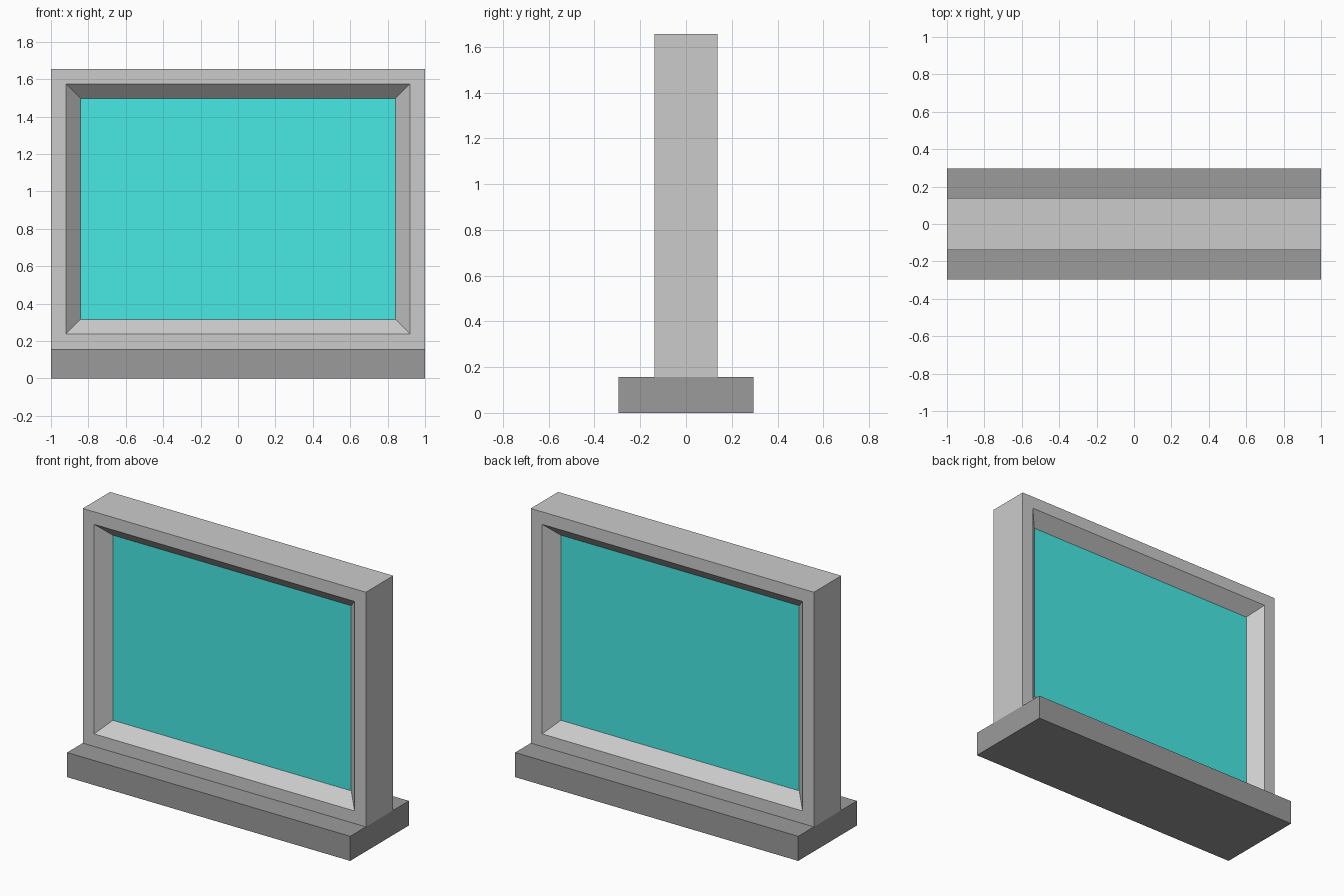
import bpy
import bmesh
from mathutils import Matrix, Vector

if "Cube" in bpy.data.objects:
    bpy.data.objects.remove(bpy.data.objects["Cube"])

HALF_X = 1.0
BASE_H, TOP = 0.157, 1.655
BASE_Y, FRAME_Y = 0.296, 0.138
RIM, BEVEL = 0.08, 0.078


def material(name, rgb):
    mat = bpy.data.materials.new(name)
    mat.diffuse_color = (*rgb, 1.0)
    mat.use_nodes = True
    mat.node_tree.nodes["Principled BSDF"].inputs["Base Color"].default_value = mat.diffuse_color
    return mat


def box_bmesh(hx, hy, z0, z1):
    bm = bmesh.new()
    bmesh.ops.create_cube(bm, size=1.0, matrix=Matrix.LocRotScale(
        Vector((0, 0, (z0 + z1) / 2)), None, Vector((2 * hx, 2 * hy, z1 - z0))))
    bm.normal_update()
    return bm


def finish(bm, name, mat=None):
    bmesh.ops.recalc_face_normals(bm, faces=bm.faces)
    mesh = bpy.data.meshes.new(name)
    bm.to_mesh(mesh)
    bm.free()
    obj = bpy.data.objects.new(name, mesh)
    bpy.context.collection.objects.link(obj)
    if mat:
        mesh.materials.append(mat)
    return obj


# Dark plinth
finish(box_bmesh(HALF_X, BASE_Y, 0, BASE_H), "base",
       material("dark_grey", (0.33, 0.33, 0.33)))

# Frame: flat rim and sloped reveal on both sides, opening cut through
bm = box_bmesh(HALF_X, FRAME_Y, BASE_H, TOP)
panels = [f for f in bm.faces if abs(f.normal.y) > 0.9]
bmesh.ops.inset_region(bm, faces=panels, thickness=RIM, use_even_offset=True)
bm.normal_update()
bmesh.ops.inset_region(bm, faces=panels, thickness=BEVEL, depth=-BEVEL,
                       use_even_offset=True)
opening = [e for f in panels for e in f.edges]
bmesh.ops.delete(bm, geom=panels, context='FACES_ONLY')
bmesh.ops.bridge_loops(bm, edges=opening)
finish(bm, "frame")

# Teal panel filling the opening, visible from front and back
inset = RIM + BEVEL
finish(box_bmesh(HALF_X - inset, FRAME_Y - BEVEL, BASE_H + inset, TOP - inset),
       "screen_panel", material("teal", (0.065, 0.82, 0.775)))
